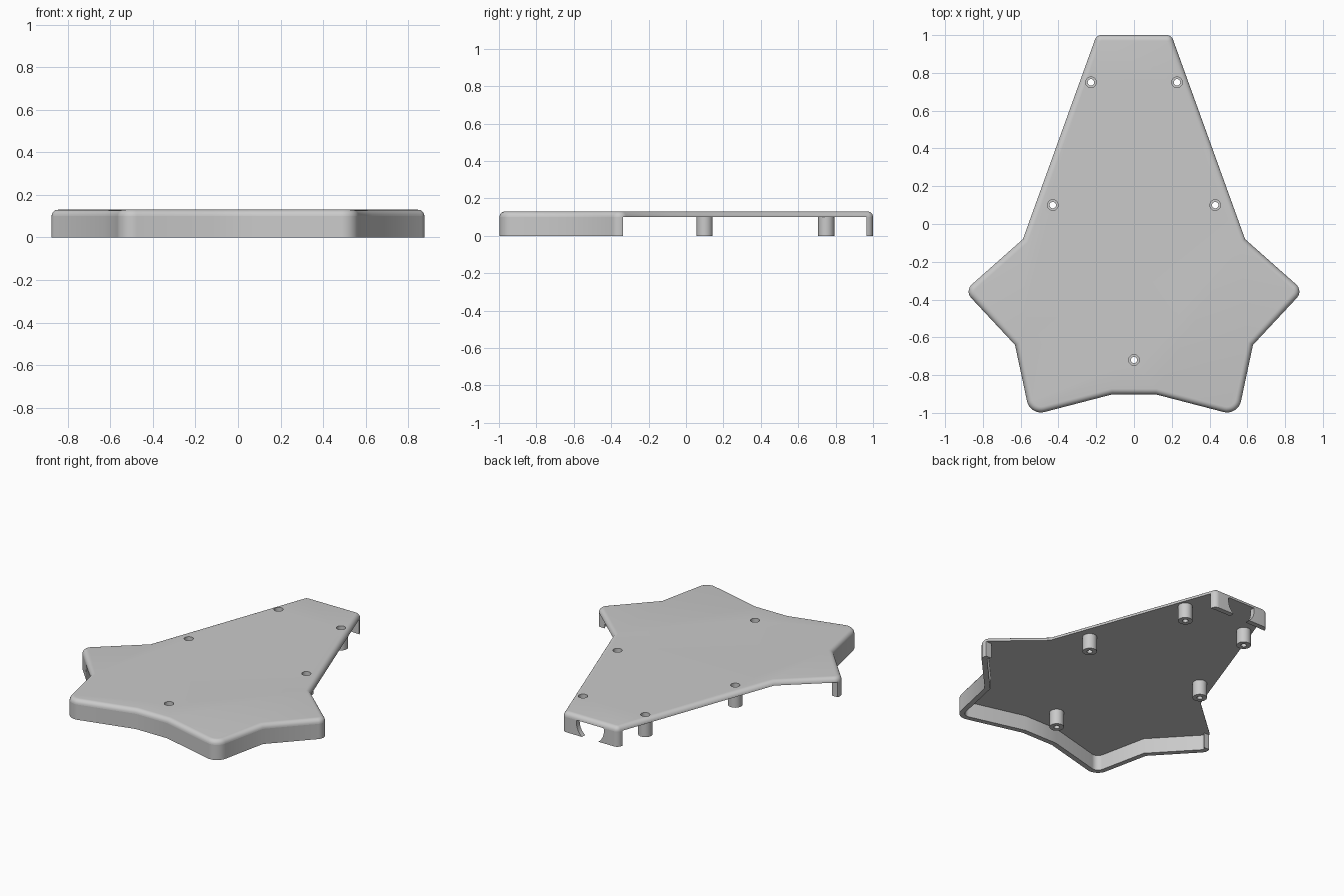
import bpy, bmesh, math
from mathutils import Vector, Matrix

if "Cube" in bpy.data.objects:
    bpy.data.objects.remove(bpy.data.objects["Cube"])

grey = bpy.data.materials.new("light grey plastic")
grey.use_nodes = True
colour = (0.59, 0.59, 0.59, 1)
grey.diffuse_color = colour
grey.node_tree.nodes["Principled BSDF"].inputs["Base Color"].default_value = colour

HEIGHT, CEILING, WALL = 0.13, 0.10, 0.033
FILLET = HEIGHT - CEILING
BOSSES = [(0.228, 0.75), (-0.228, 0.75), (0.43, 0.10), (-0.43, 0.10), (0, -0.72)]

# Right half of the outline, back to front: x, y, corner radius
HALF = [(0.198, 1.0, 0.035), (0.588, -0.08, 0), (0.897, -0.354, 0.05),
        (0.63, -0.64, 0), (0.55, -1.015, 0.075), (0.115, -0.902, 0)]
CORNERS = HALF + [(-x, y, r) for x, y, r in reversed(HALF)]


def outline(inset=0.0, steps=8):
    """Outline moved inward by inset, with its corners rounded."""
    base = [Vector(c[:2]) for c in CORNERS]
    n = len(base)
    moved = []
    for i, p in enumerate(base):
        d1 = (p - base[i - 1]).normalized()
        d2 = (base[(i + 1) % n] - p).normalized()
        n1, n2 = Vector((d1.y, -d1.x)), Vector((d2.y, -d2.x))
        moved.append(p + (n1 + n2) * inset / (1 + n1.dot(n2)))
    points = []
    for i, p in enumerate(moved):
        r = CORNERS[i][2]
        if r == 0:
            points.append(p)
            continue
        r = max(r - inset, 0.004)
        a = (moved[i - 1] - p).normalized()
        b = (moved[(i + 1) % n] - p).normalized()
        half = a.angle(b) / 2
        centre = p + (a + b).normalized() * r / math.sin(half)
        reach = r / math.tan(half)
        v1 = (p + a * reach - centre).normalized()
        v2 = (p + b * reach - centre).normalized()
        points += [centre + v1.slerp(v2, k / steps) * r for k in range(steps + 1)]
    return points


def add_ring(bm, inset, z):
    return [bm.verts.new((p.x, p.y, z)) for p in outline(inset)]


def bridge(bm, a, b):
    for i in range(len(a)):
        j = (i + 1) % len(a)
        bm.faces.new((a[i], a[j], b[j], b[i]))


def finish(bm, name):
    bmesh.ops.recalc_face_normals(bm, faces=bm.faces)
    mesh = bpy.data.meshes.new(name)
    bm.to_mesh(mesh)
    bm.free()
    obj = bpy.data.objects.new(name, mesh)
    bpy.context.collection.objects.link(obj)
    mesh.materials.append(grey)
    return obj


def cut(obj, cutter):
    mod = obj.modifiers.new("cut", 'BOOLEAN')
    mod.operation, mod.solver, mod.object = 'DIFFERENCE', 'EXACT', cutter
    cutter.hide_render = True
    cutter.hide_set(True)


def smooth(obj):
    bpy.ops.object.select_all(action='DESELECT')
    obj.select_set(True)
    bpy.context.view_layer.objects.active = obj
    bpy.ops.object.shade_smooth_by_angle(angle=math.radians(35))


def cylinder(bm, radius, depth, matrix):
    bmesh.ops.create_cone(bm, cap_ends=True, segments=48, radius1=radius,
                          radius2=radius, depth=depth, matrix=matrix)


# Top plate with a rounded upper rim
bm = bmesh.new()
rings = [add_ring(bm, 0, CEILING)]
for k in range(1, 7):
    t = k / 6 * math.pi / 2
    rings.append(add_ring(bm, FILLET * (1 - math.cos(t)), CEILING + FILLET * math.sin(t)))
for low, high in zip(rings, rings[1:]):
    bridge(bm, low, high)
bm.faces.new(rings[0])
bm.faces.new(rings[-1])
top_plate = finish(bm, "top_plate")

# Screw holes through the plate
bm = bmesh.new()
for x, y in BOSSES:
    cylinder(bm, 0.028, 0.2, Matrix.Translation((x, y, CEILING)))
cut(top_plate, finish(bm, "screw_hole_cutter"))
smooth(top_plate)


def wall(name, y, keep_front):
    """Rim wall trimmed at y, keeping the front or the back part."""
    bm = bmesh.new()
    loops = [add_ring(bm, 0, 0), add_ring(bm, 0, CEILING),
             add_ring(bm, WALL, CEILING), add_ring(bm, WALL, 0)]
    for i in range(4):
        bridge(bm, loops[i], loops[(i + 1) % 4])
    bmesh.ops.bisect_plane(bm, geom=bm.verts[:] + bm.edges[:] + bm.faces[:],
                           plane_co=(0, y, 0), plane_no=(0, 1, 0),
                           clear_outer=keep_front, clear_inner=not keep_front)
    bmesh.ops.holes_fill(bm, edges=[e for e in bm.edges if e.is_boundary], sides=0)
    return finish(bm, name)


front_wall = wall("front_wall", -0.338, True)
smooth(front_wall)
back_wall = wall("back_wall", 0.965, False)

# Round cable notch in the back wall
bm = bmesh.new()
cylinder(bm, 0.1, 0.3, Matrix.Translation((0, 1, 0.08)) @ Matrix.Rotation(math.pi / 2, 4, 'X'))
cut(back_wall, finish(bm, "notch_cutter"))
smooth(back_wall)

# Hollow screw bosses with a shoulder for the screw head
PROFILE = [(0.043, 0), (0.043, CEILING), (0.028, CEILING), (0.028, 0.03),
           (0.017, 0.03), (0.017, 0)]
for number, (x, y) in enumerate(BOSSES, 1):
    bm = bmesh.new()
    loops = [[bm.verts.new((x + r * math.cos(a), y + r * math.sin(a), z))
              for a in (k * math.tau / 40 for k in range(40))] for r, z in PROFILE]
    for i in range(len(loops)):
        bridge(bm, loops[i], loops[(i + 1) % len(loops)])
    smooth(finish(bm, f"screw_boss_{number}"))
